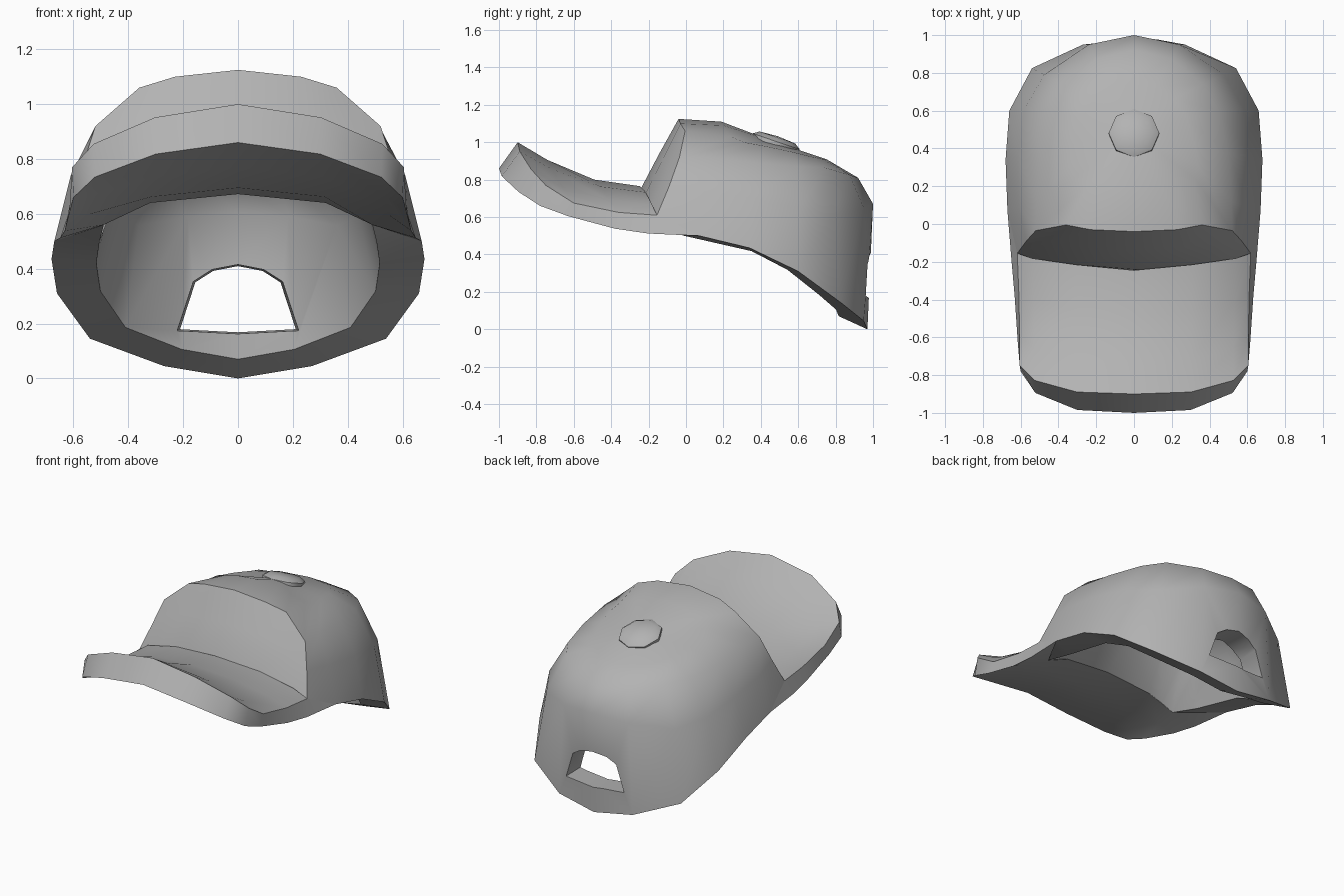
import bpy
import bmesh
import math
from mathutils import Matrix, Vector

default = bpy.data.objects.get("Cube")
if default:
    bpy.data.objects.remove(default, do_unlink=True)

# One grey cloth colour for every part
GREY = (0.45, 0.45, 0.45, 1)
cloth = bpy.data.materials.new("grey_cloth")
cloth.use_nodes = True
cloth.diffuse_color = GREY
cloth.node_tree.nodes["Principled BSDF"].inputs["Base Color"].default_value = GREY


def make_object(name, bm):
    bmesh.ops.recalc_face_normals(bm, faces=bm.faces)
    mesh = bpy.data.meshes.new(name)
    bm.to_mesh(mesh)
    bm.free()
    mesh.materials.append(cloth)
    obj = bpy.data.objects.new(name, mesh)
    bpy.context.collection.objects.link(obj)
    return obj


def select_only(obj):
    bpy.ops.object.select_all(action="DESELECT")
    obj.select_set(True)
    bpy.context.view_layer.objects.active = obj


def smooth(obj, degrees):
    select_only(obj)
    bpy.ops.object.shade_smooth_by_angle(angle=math.radians(degrees))


def add_rows(bm, rows):
    return [[bm.verts.new(p) for p in row] for row in rows]


def bridge(bm, a, b, closed):
    count = len(a)
    for i in range(count if closed else count - 1):
        j = (i + 1) % count
        bm.faces.new((a[i], a[j], b[j], b[i]))


def cap(bm, ring, point):
    tip = bm.verts.new(point)
    for i, v in enumerate(ring):
        bm.faces.new((v, ring[(i + 1) % len(ring)], tip))


def flip(p):
    return (-p[0], p[1], p[2])


# Crown: half rings from front centre round the left side to back centre
rim = [(0, -.24, .755), (.3, -.215, .725), (.5, -.18, .665), (.618, -.155, .61),
       (.67, .07, .5), (.68, .34, .435), (.66, .6, .31),
       (.54, .825, .145), (.27, .95, .045), (0, .97, 0)]
waist = [(0, -.14, .945), (.28, -.12, .92), (.46, -.095, .86), (.57, -.09, .765),
         (.61, .09, .74), (.615, .36, .7), (.58, .61, .65),
         (.475, .79, .61), (.24, .95, .65), (0, 1, .67)]
shoulder = [(0, -.04, 1.125), (.23, -.03, 1.1), (.36, -.005, 1.06), (.52, -.035, .92),
            (.515, .12, .92), (.5, .37, .89), (.45, .6, .87),
            (.365, .74, .865), (.2, .875, .825), (0, .92, .81)]
top = [(0, .19, 1.11), (.15, .2, 1.09), (.24, .21, 1.065), (.32, .24, 1.03),
       (.34, .31, 1), (.32, .42, .98), (.28, .56, .95),
       (.21, .66, .925), (.11, .73, .91), (0, .75, .91)]
apex = (0, .48, 1)

# Lining: front lip where the brim ends, the rest drawn in from the outer shell
lip = [(0, -.25, .672), (.32, -.24, .64), (.41, -.23, .6), (.49, -.22, .56),
       (.505, -.01, .5)]


def inner(p):
    return (p[0] * .76, .38 + (p[1] - .38) * .74, .07 + p[2] * .8)


def full_ring(half):
    return half + [flip(p) for p in half[-2:0:-1]]


outer_rows = [full_ring(r) for r in (rim, waist, shoulder, top)]
lining_rim = lip + [inner(p) for p in rim[len(lip):]]
inner_rows = [full_ring(lining_rim)]
inner_rows += [[inner(p) for p in row] for row in outer_rows[1:]]
bm = bmesh.new()
shells = [add_rows(bm, outer_rows), add_rows(bm, inner_rows)]
for shell, tip in zip(shells, (apex, inner(apex))):
    for a, b in zip(shell, shell[1:]):
        bridge(bm, a, b, True)
    cap(bm, shell[-1], tip)
bridge(bm, shells[0][0], shells[1][0], True)
crown = make_object("crown", bm)

# Arched opening cut through the back of the crown, wider on the inside
arch = [(-.21, .18), (0, .168), (.21, .18), (.155, .35),
        (.09, .392), (0, .41), (-.09, .392), (-.155, .35)]
bm = bmesh.new()
near, far = add_rows(bm, [[(x * s, y, .29 + (z - .29) * s) for x, z in arch]
                          for y, s in ((.55, 1.13), (1.2, .93))])
bridge(bm, near, far, True)
bm.faces.new(near)
bm.faces.new(far)
cutter = make_object("back_opening_cutter", bm)
cutter.hide_render = True
cut = crown.modifiers.new("back_opening", "BOOLEAN")
cut.operation = "DIFFERENCE"
cut.solver = "EXACT"
cut.object = cutter
select_only(crown)
bpy.ops.object.modifier_apply(modifier=cut.name)
bpy.data.objects.remove(cutter, do_unlink=True)
smooth(crown, 50)

# Brim: each row is an arch between a centre point and an edge point
WIDTH = (0, .5, .87, 1)
DROP = (0, .21, .63, 1)
FRONT_SWEEP = (0, .07, .48, 1)
BACK_SWEEP = (0, .33, .7, 1)


def mirrored(half):
    return [flip(p) for p in half[:0:-1]] + half


def brim_row(centre, edge, blend):
    half = []
    for w, d, f, b in zip(WIDTH, DROP, FRONT_SWEEP, BACK_SWEEP):
        s = f + (b - f) * blend
        half.append((edge[0] * w,
                     centre[0] + (edge[1] - centre[0]) * s,
                     centre[1] + (edge[2] - centre[1]) * d))
    return mirrored(half)


upper = [((-.9, 1), (.605, -.75, .77)), ((-.74, .905), (.605, -.6, .675)),
         ((-.49, .8), (.61, -.36, .625)), ((-.245, .765), rim[3])]
lower = [((-1, .86), (.6, -.78, .66)), ((-.78, .77), (.615, -.63, .605)),
         ((-.5, .695), (.632, -.38, .538))]
upper_rows = [brim_row(c, e, i / 3) for i, (c, e) in enumerate(upper)]
lower_rows = [brim_row(c, e, i / 3) for i, (c, e) in enumerate(lower)]
lower_rows.append(mirrored([lip[0], lip[1], lip[3], (.648, -.2, .512)]))

bm = bmesh.new()
up = add_rows(bm, upper_rows)
low = add_rows(bm, lower_rows)
for sheet in (up, low):
    for a, b in zip(sheet, sheet[1:]):
        bridge(bm, a, b, False)
bridge(bm, up[0], low[0], False)
bridge(bm, up[-1][1:-1], low[-1][1:-1], False)

# Brim sides, each ending in a point that runs back along the crown rim
for end, beside, tail in ((0, 1, flip(rim[4])), (-1, -2, rim[4])):
    for i in range(3):
        bm.faces.new((up[i][end], up[i + 1][end], low[i + 1][end], low[i][end]))
    t = bm.verts.new(tail)
    bm.faces.new((up[-1][beside], up[-1][end], t, low[-1][beside]))
    bm.faces.new((up[-1][end], low[-1][end], t))
    bm.faces.new((low[-1][end], low[-1][beside], t))
smooth(make_object("brim", bm), 35)

# Eight-sided button on top, tilted with the crown
tilt = Matrix.Translation(Vector(apex)) @ Matrix.Rotation(math.radians(-18.6), 4, "X")
bm = bmesh.new()
rings = add_rows(bm, [[tilt @ Vector((r * math.cos(k * math.pi / 4),
                                      r * math.sin(k * math.pi / 4), h))
                       for k in range(8)]
                      for r, h in ((.132, -.04), (.134, .005), (.1, .027))])
for a, b in zip(rings, rings[1:]):
    bridge(bm, a, b, True)
cap(bm, rings[-1], tilt @ Vector((0, 0, .034)))
bm.faces.new(rings[0])
smooth(make_object("button", bm), 50)
